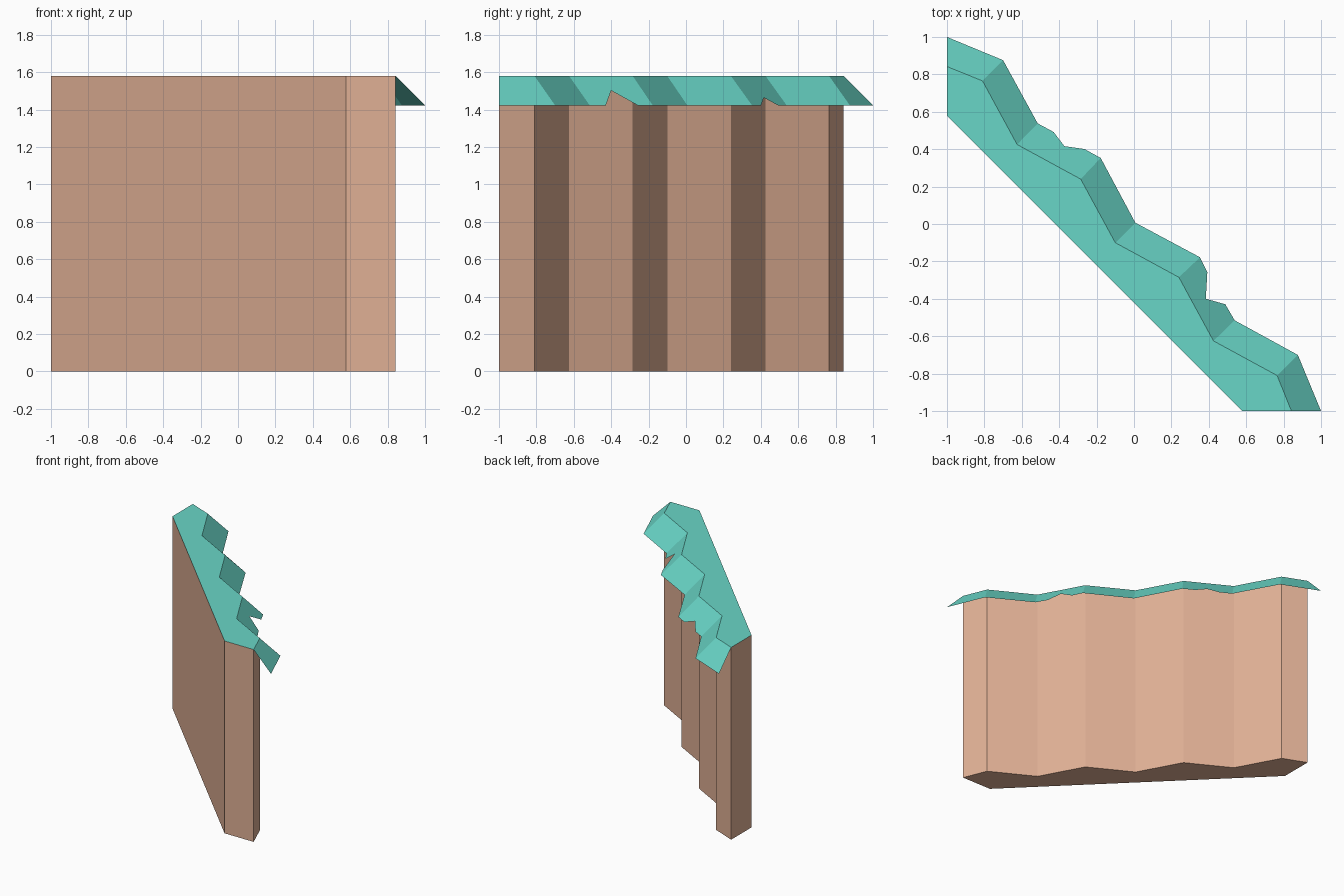
import bpy

if "Cube" in bpy.data.objects:
    bpy.data.objects.remove(bpy.data.objects["Cube"])

TOP, LIP = 1.58, 1.423

def material(name, rgb):
    m = bpy.data.materials.new(name)
    m.diffuse_color = (*rgb, 1)
    m.use_nodes = True
    m.node_tree.nodes["Principled BSDF"].inputs["Base Color"].default_value = m.diffuse_color
    return m

def make(name, faces, mat):
    """Build a mesh object from polygons given as point lists, sharing equal points."""
    index, polys = {}, []
    for f in faces:
        polys.append([index.setdefault(tuple(p), len(index)) for p in f])
    me = bpy.data.meshes.new(name)
    me.from_pydata(list(index), [], polys)
    me.materials.append(mat)
    me.update()
    ob = bpy.data.objects.new(name, me)
    bpy.context.collection.objects.link(ob)
    return ob

def mirrored(half):
    """Mirror a half outline across the diagonal x = y (last point lies on it)."""
    return half + [(y, x) for x, y in reversed(half[:-1])]

def at(points, z):
    return [(x, y, z) for x, y in points]

dirt = material("dirt", (0.745, 0.434, 0.300))
grass = material("grass", (0.141, 0.672, 0.571))

# zigzag cliff edge, and the outer rim of the hanging grass
edge = mirrored([(-1, 0.842), (-0.81, 0.765), (-0.625, 0.425), (-0.285, 0.24), (-0.10, -0.10)])
rim = mirrored([(-1, 1), (-0.70, 0.876), (-0.515, 0.538), (-0.178, 0.353), (0.007, 0.007)])
outline = edge[::-1] + [(-1, 0.578), (0.578, -1)]

# cliff body: side walls and underside
walls = []
for a, b in zip(outline, outline[1:] + outline[:1]):
    walls.append(at([a, b], 0) + at([b, a], TOP))
make("cliff_wall", walls + [at(outline[::-1], 0)], dirt)

# grass: flat top plus a sloping skirt, with a notch torn out of two panels
notches = {
    2: [(-0.43, 0.492, LIP), (-0.372, 0.416, 1.464), (-0.265, 0.401, LIP)],
    5: [(0.392, -0.258, LIP), (0.384, -0.40, 1.502), (0.488, -0.429, LIP)],
}
top = [at(outline, TOP)]
for i in range(len(edge) - 1):
    top.append(at([edge[i], edge[i + 1]], TOP) + at([rim[i + 1]], LIP)
               + notches.get(i, [])[::-1] + at([rim[i]], LIP))
make("grass_top", top, grass)
